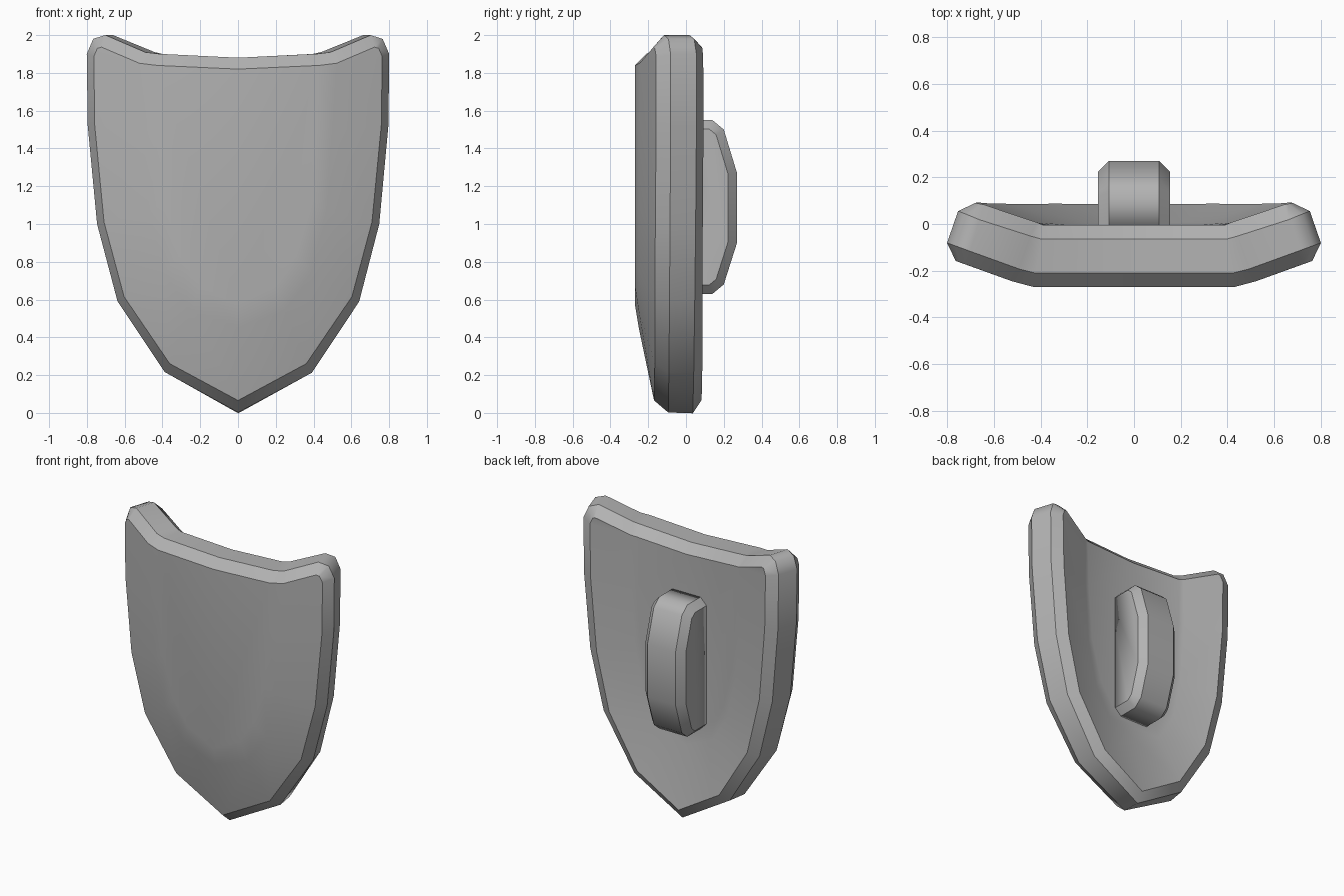
import bpy
import bmesh
from mathutils import Vector

cube = bpy.data.objects.get("Cube")
if cube:
    bpy.data.objects.remove(cube, do_unlink=True)

grey = bpy.data.materials.new("plain grey")
grey.use_nodes = True
colour = (0.45, 0.45, 0.45, 1.0)
grey.diffuse_color = colour
grey.node_tree.nodes["Principled BSDF"].inputs["Base Color"].default_value = colour


def chamfer(bm, edges, width):
    """Chamfer edges, keep the chamfer borders sharp and the rest smooth."""
    bmesh.ops.recalc_face_normals(bm, faces=bm.faces)
    result = bmesh.ops.bevel(bm, geom=edges, offset=width, offset_type='OFFSET',
                             segments=1, profile=0.5, affect='EDGES',
                             clamp_overlap=False)
    cut = set(result["faces"])
    bmesh.ops.recalc_face_normals(bm, faces=bm.faces)
    for f in bm.faces:
        f.smooth = True
    for e in bm.edges:
        e.smooth = sum(f in cut for f in e.link_faces) != 1


def finish(bm, name):
    mesh = bpy.data.meshes.new(name)
    bm.to_mesh(mesh)
    bm.free()
    mesh.materials.append(grey)
    obj = bpy.data.objects.new(name, mesh)
    bpy.context.collection.objects.link(obj)
    return obj


# Shield: half outlines (x, z) of flat panel, bend and rim, top to tip
panel = [(0.43, 1.90), (0.42, 1.5), (0.39, 1.12), (0.31, 0.83), (0.2, 0.67), (0, 0.57)]
bend = [(0.51, 1.91), (0.5, 1.5), (0.47, 1.07), (0.39, 0.74), (0.25, 0.54), (0, 0.45)]
rim = [(0.72, 2.0), (0.785, 1.98), (0.82, 1.9), (0.815, 1.52), (0.765, 1.0),
       (0.655, 0.59), (0.4, 0.215), (0, 0)]


def rim_depth(i):
    return (-0.174, -0.15, -0.138)[i] if i < 3 else -0.138 - 0.004 * (i - 3)


bm = bmesh.new()
shift = {}  # front position -> offset to the back surface
for side in (1, -1):
    def point(x, y, z, dx, dy, dz=0):
        v = bm.verts.new((side * x, y, z))
        shift[tuple(round(c, 3) for c in v.co)] = Vector((side * dx, dy, dz))
        return v

    top = point(0, -0.27, 1.88, 0, 0.265)
    a = [point(x, -0.27, z, -0.1 * x, 0.265, max(0, 0.03 - 0.02 * z)) for x, z in panel]
    b = [point(x, -0.25, z, -0.17 * x, 0.255, max(0, 0.07 - 0.05 * z)) for x, z in bend]
    c = [point(x, rim_depth(i), z, -0.105 * x, 0.25) for i, (x, z) in enumerate(rim)]
    bm.faces.new([top] + a)
    for i in range(len(a) - 1):
        bm.faces.new((a[i], b[i], b[i + 1], a[i + 1]))
        bm.faces.new((b[i], c[i + 2], c[i + 3], b[i + 1]))
    bm.faces.new((b[0], c[0], c[1]))
    bm.faces.new((b[0], c[1], c[2]))
bmesh.ops.remove_doubles(bm, verts=bm.verts, dist=0.001)

# Close the shield with a back surface and a side wall, then chamfer the rim
front_faces = list(bm.faces)
front_rim = [e for e in bm.edges if len(e.link_faces) < 2]
back = {v: bm.verts.new(v.co + shift[tuple(round(k, 3) for k in v.co)])
        for v in list(bm.verts)}
for f in front_faces:
    bm.faces.new([back[v] for v in reversed(f.verts)])
back_rim = [bm.edges.get([back[v] for v in e.verts]) for e in front_rim]
for e in front_rim:
    p, q = e.verts
    bm.faces.new((p, q, back[q], back[p]))
chamfer(bm, front_rim + back_rim, 0.06)
finish(bm, "shield_body")

# Grip: side profile (y, z) extruded across x, chamfered along both sides
profile = [(-0.05, 0.63), (0.14, 0.63), (0.2, 0.68), (0.27, 0.9),
           (0.27, 1.27), (0.2, 1.5), (0.14, 1.55), (-0.05, 1.55)]
bm = bmesh.new()
ends = [[bm.verts.new((x, y, z)) for y, z in profile] for x in (-0.155, 0.155)]
count = len(profile)
for ring in ends:
    bm.faces.new(ring)
for i in range(count):
    j = (i + 1) % count
    bm.faces.new((ends[0][i], ends[0][j], ends[1][j], ends[1][i]))
edges = [bm.edges.get((r[i], r[i + 1])) for r in ends for i in range(count - 1)]
chamfer(bm, edges, 0.047)
finish(bm, "back_grip")
